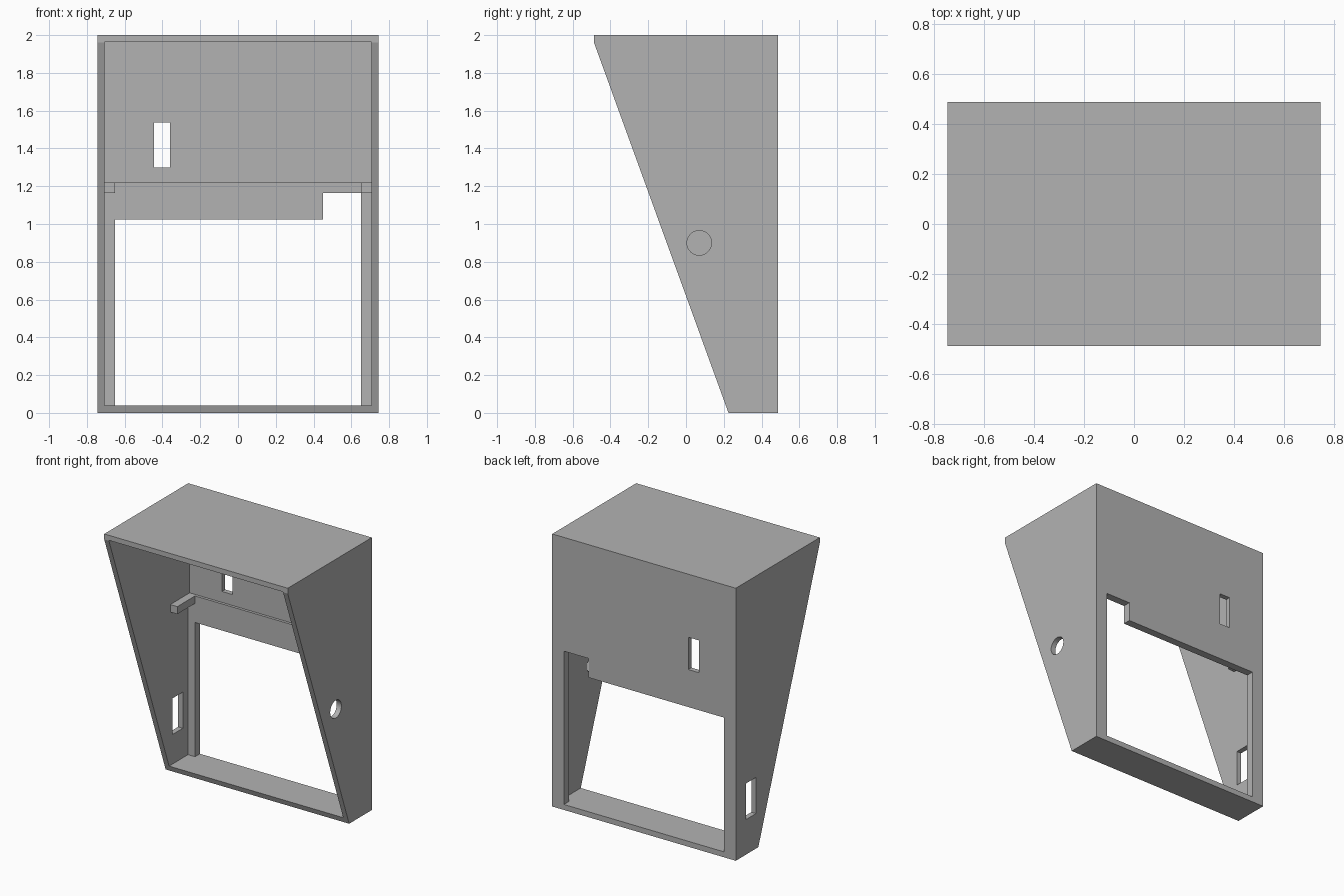
import bpy
import bmesh
import math
from mathutils import Vector

cube = bpy.data.objects.get("Cube")
if cube:
    bpy.data.objects.remove(cube, do_unlink=True)

# One plain grey for the whole housing
grey = bpy.data.materials.new("plain_grey")
grey.use_nodes = True
GREY = (0.45, 0.45, 0.45, 1)
grey.diffuse_color = GREY
grey.node_tree.nodes["Principled BSDF"].inputs["Base Color"].default_value = GREY


def prism(name, profile, axis, start, end):
    """Extrude a 2D profile along x (profile is y, z) or y (profile is x, z)."""
    bm = bmesh.new()
    if axis == "x":
        points = [Vector((start, a, b)) for a, b in profile]
        move = Vector((end - start, 0, 0))
    else:
        points = [Vector((a, start, b)) for a, b in profile]
        move = Vector((0, end - start, 0))
    face = bm.faces.new([bm.verts.new(p) for p in points])
    top = bmesh.ops.extrude_face_region(bm, geom=[face])
    verts = [g for g in top["geom"] if isinstance(g, bmesh.types.BMVert)]
    bmesh.ops.translate(bm, verts=verts, vec=move)
    bmesh.ops.recalc_face_normals(bm, faces=bm.faces)
    mesh = bpy.data.meshes.new(name)
    bm.to_mesh(mesh)
    bm.free()
    mesh.materials.append(grey)
    obj = bpy.data.objects.new(name, mesh)
    bpy.context.scene.collection.objects.link(obj)
    return obj


def rect(a0, a1, b0, b1):
    return [(a0, b0), (a1, b0), (a1, b1), (a0, b1)]


def cut(target, cutter):
    """Cut one solid out of another, then discard the cutter."""
    cutter.hide_render = True
    mod = target.modifiers.new("cut", "BOOLEAN")
    mod.operation = "DIFFERENCE"
    mod.solver = "EXACT"
    mod.object = cutter
    bpy.context.view_layer.objects.active = target
    bpy.ops.object.modifier_apply(modifier=mod.name)
    bpy.data.objects.remove(cutter, do_unlink=True)


HALF_W, HALF_D, WALL = 0.745, 0.487, 0.038
INNER_W = HALF_W - WALL
LOW_BACK, HIGH_BACK, STEP = 0.43, 0.45, 1.22

# Wedge-shaped housing with a sloping open front
housing = prism("housing", [(0.225, 0), (HALF_D, 0), (HALF_D, 2), (-HALF_D, 2),
                            (-HALF_D, 1.96)], "x", -HALF_W, HALF_W)

# Inner space, with a back panel that is thicker below the step
cut(housing, prism("cavity_cutter", [
    (-1, 0.04), (LOW_BACK, 0.04), (LOW_BACK, STEP), (HIGH_BACK, STEP),
    (HIGH_BACK, 1.963), (-1, 1.963)], "x", -INNER_W, INNER_W))

# Large back opening with a notch in its upper corner
cut(housing, prism("opening_cutter", [
    (-0.65, 0.04), (0.65, 0.04), (0.65, 1.165), (0.45, 1.165),
    (0.45, 1.025), (-0.65, 1.025)], "y", 0.4, 0.6))

# Slots in the back and right wall, round hole in the left wall
cut(housing, prism("back_slot_cutter", rect(-0.445, -0.36, 1.3, 1.537), "y", 0.4, 0.6))
cut(housing, prism("side_slot_cutter", rect(0.253, 0.37, 0.257, 0.522), "x", -0.8, -0.65))
circle = [(0.07 + 0.065 * math.cos(i * math.tau / 48),
           0.9 + 0.065 * math.sin(i * math.tau / 48)) for i in range(48)]
cut(housing, prism("round_hole_cutter", circle, "x", 0.65, 0.8))

# Support pegs reaching forward along both inner walls
for side, name in ((-1, "right_peg"), (1, "left_peg")):
    prism(name, rect(*sorted((side * 0.65, side * (INNER_W + 0.005))), 1.165, STEP),
          "y", 0.225, LOW_BACK + 0.005)
